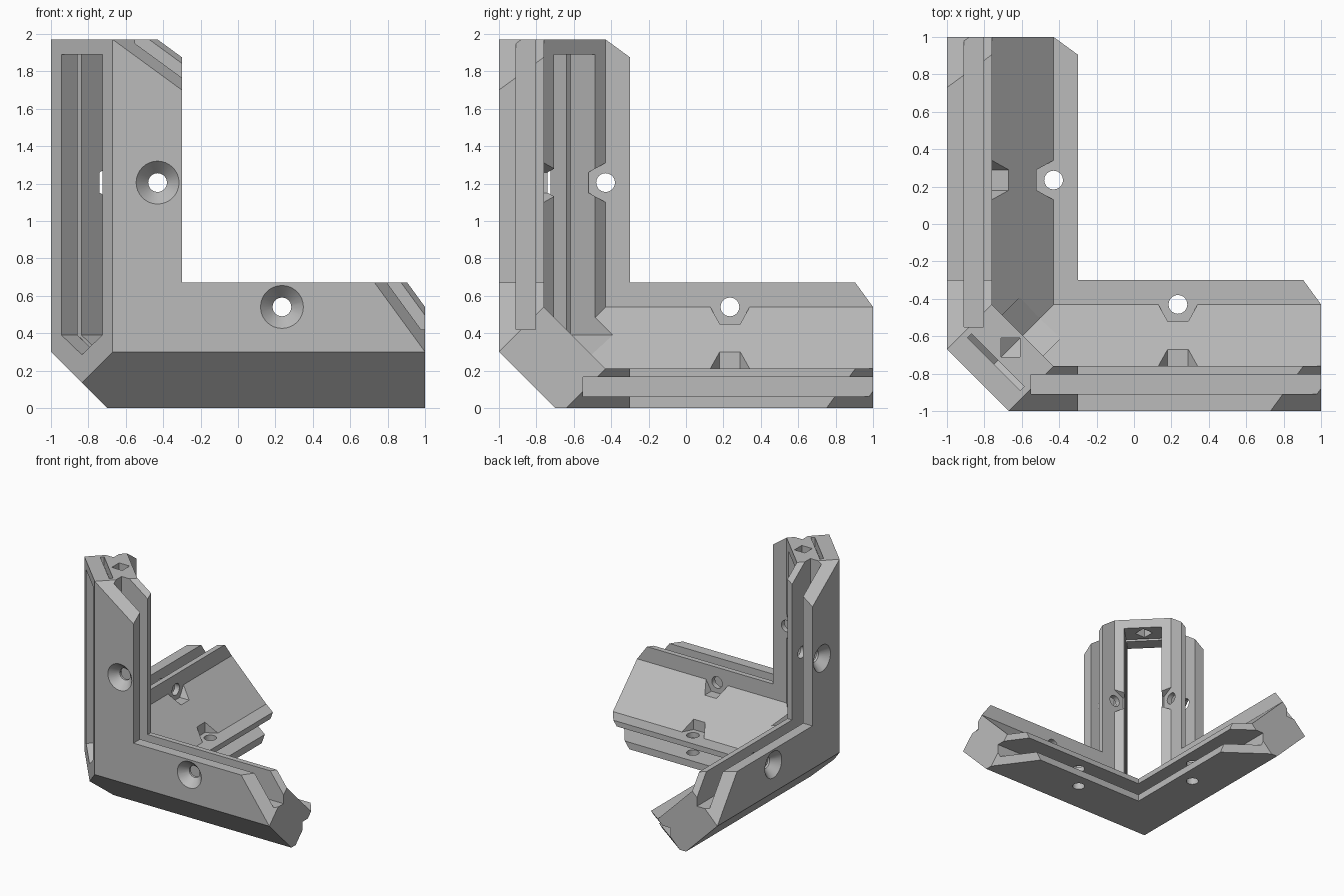
import bpy, bmesh, math
from mathutils import Vector

cube = bpy.data.objects.get("Cube")
if cube:
    bpy.data.objects.remove(cube, do_unlink=True)

OFFSET = Vector((-1, -1, -0.03))   # outer corner of the bracket
X, Y, Z = 0, 1, 2

grey = bpy.data.materials.new("plain_grey")
grey.use_nodes = True
grey.diffuse_color = (0.5, 0.5, 0.5, 1)
grey.node_tree.nodes["Principled BSDF"].inputs["Base Color"].default_value = (0.5, 0.5, 0.5, 1)


def prism(name, ring_a, ring_b):
    """Solid between two matching rings of points."""
    bm = bmesh.new()
    a = [bm.verts.new(Vector(p) + OFFSET) for p in ring_a]
    b = [bm.verts.new(Vector(p) + OFFSET) for p in ring_b]
    bm.faces.new(a)
    bm.faces.new(b)
    n = len(a)
    for i in range(n):
        j = (i + 1) % n
        bm.faces.new((a[i], a[j], b[j], b[i]))
    bmesh.ops.recalc_face_normals(bm, faces=bm.faces)
    mesh = bpy.data.meshes.new(name)
    bm.to_mesh(mesh)
    bm.free()
    ob = bpy.data.objects.new(name, mesh)
    bpy.context.collection.objects.link(ob)
    mesh.materials.append(grey)
    return ob


def box(name, lo, hi):
    ring = lambda z: [(lo[0], lo[1], z), (hi[0], lo[1], z), (hi[0], hi[1], z), (lo[0], hi[1], z)]
    return prism(name, ring(lo[2]), ring(hi[2]))


def place(axes, coords):
    """Put local coordinates onto the chosen world axes."""
    p = [0, 0, 0]
    for axis, c in zip(axes, coords):
        p[axis] = c
    return p


def combine(target, tool, operation):
    mod = target.modifiers.new("cut", 'BOOLEAN')
    mod.operation = operation
    mod.solver = 'EXACT'
    mod.object = tool
    bpy.context.view_layer.objects.active = target
    bpy.ops.object.modifier_apply(modifier=mod.name)
    bpy.data.objects.remove(tool, do_unlink=True)


def cut(tool):
    combine(bracket, tool, 'DIFFERENCE')


# Three arms sharing one symmetrical flanged section
section = [(0, 0), (.7, 0), (.7, .24), (.57, .24), (.24, .57), (.24, .7), (0, .7)]
arms = []
for axes in ((X, Y, Z), (Y, Z, X), (Z, X, Y)):
    arms.append(prism("arm", *[[place(axes, (s, a, b)) for a, b in section] for s in (0, 2)]))
bracket = arms[0]
bracket.name = "corner_bracket"
for arm in arms[1:]:
    combine(bracket, arm, 'UNION')

# Outer edge chamfers and panel slots
for axes in ((X, Y, Z), (Y, Z, X), (Z, X, Y)):
    tri = [(-.1, -.1), (.43, -.1), (-.1, .43)]
    cut(prism("chamfer", *[[place(axes, (s, a, b)) for a, b in tri] for s in (-.2, 2.2)]))
    cut(box("slot", place(axes, (.09, .45, .45)), place(axes, (.195, 3, 3))))

# Flat underside
cut(box("underside", (-.5, -.5, -.5), (3, 3, .03)))


def disc(axes, a, r, n=32):
    return [place(axes, (1.235 + r * math.cos(math.tau * i / n), a,
                         .57 + r * math.sin(math.tau * i / n))) for i in range(n)]


# Each flange: local axes are along the arm, through the panel, across the flange
for axes in ((X, Y, Z), (Z, Y, X), (Y, X, Z), (Z, X, Y), (X, Z, Y), (Y, Z, X)):
    # Slanted flange end
    tri = [(2.1, .193), (1.6, .878), (2.1, .878)]
    cut(prism("end_cut", *[[place(axes, (s, a, b + a)) for s, b in tri] for a in (-.1, .4)]))
    # Screw hole
    cut(prism("hole", disc(axes, -.1, .05), disc(axes, .35, .05)))
    # Tapered pocket behind the screw
    trap = [(-.055, .48), (.055, .48), (.122, .6), (-.122, .6)]
    cut(prism("pocket", *[[place(axes, (1.235 + s, a, b)) for s, b in trap] for a in (.24, .6)]))
    # Countersink on the upright panels
    if axes[1] != Z:
        cut(prism("countersink", disc(axes, -.01, .124), disc(axes, .07, .05)))


def diagonal(t, d, z):
    """Point across (t) and through (d) the upright arm's diagonal."""
    r = math.sqrt(.5)
    return ((d + t) * r, (d - t) * r, z)


def diagonal_cut(name, half, tip, shoulder, top, d0, d1):
    shape = [(-half, shoulder), (0, tip), (half, shoulder), (half, top), (-half, top)]
    cut(prism(name, *[[diagonal(t, d, z) for t, z in shape] for d in (d0, d1)]))


# Window through the upright arm, slide-in groove and wire hole
diagonal_cut("window", .155, .315, .42, 1.92, -.1, .95)
diagonal_cut("groove", .2, .295, .43, 2.1, .354, .385)
cut(box("wire_hole", (.29, .29, 1.8), (.39, .39, 2.1)))

bpy.ops.object.select_all(action='DESELECT')
bracket.select_set(True)
bpy.context.view_layer.objects.active = bracket
bpy.ops.object.shade_smooth_by_angle(angle=math.radians(25))
